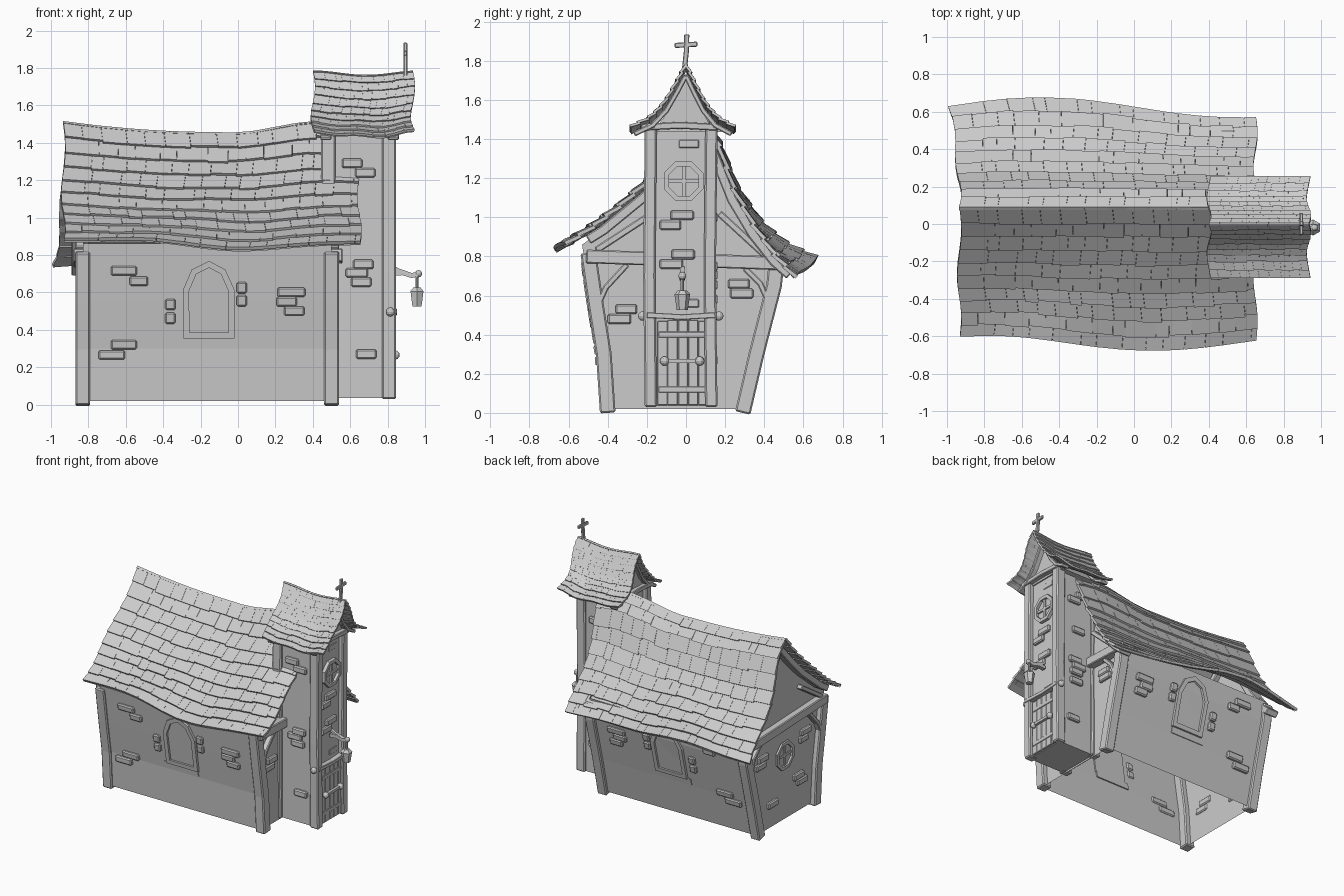
import bpy, bmesh, math, random
from mathutils import Vector

if "Cube" in bpy.data.objects:
    bpy.data.objects.remove(bpy.data.objects["Cube"])

random.seed(4)
grey = bpy.data.materials.new("stone_grey")
grey.diffuse_color = (0.6, 0.6, 0.6, 1)
grey.use_nodes = True
grey.node_tree.nodes["Principled BSDF"].inputs["Base Color"].default_value = grey.diffuse_color


def finish(bm, name, bevel=0.0):
    bmesh.ops.recalc_face_normals(bm, faces=bm.faces[:])
    me = bpy.data.meshes.new(name)
    bm.to_mesh(me)
    bm.free()
    me.materials.append(grey)
    ob = bpy.data.objects.new(name, me)
    bpy.context.collection.objects.link(ob)
    if bevel:
        m = ob.modifiers.new("bevel", 'BEVEL')
        m.width, m.segments, m.limit_method = bevel, 1, 'ANGLE'
    return ob


def at(axis, p, a, lean=None):
    """2D outline point plus depth along an axis; lean follows a sloping wall."""
    if axis == 'x':
        return Vector((a, p[0], p[1]))
    return Vector((p[0], a + (lean(p[1]) if lean else 0), p[1]))


def prism(bm, poly, axis, a0, a1, lean=None):
    lo = [bm.verts.new(at(axis, p, a0, lean)) for p in poly]
    hi = [bm.verts.new(at(axis, p, a1, lean)) for p in poly]
    bm.faces.new(lo)
    bm.faces.new(hi[::-1])
    n = len(poly)
    for i in range(n):
        j = (i + 1) % n
        bm.faces.new((lo[i], lo[j], hi[j], hi[i]))


def rect(c, z, w, h):
    return [(c - w/2, z - h/2), (c + w/2, z - h/2), (c + w/2, z + h/2), (c - w/2, z + h/2)]


def beam(bm, path, w, axis, a0, a1, closed=False, lean=None):
    """Mitred strip along a 2D path, extruded along an axis."""
    P = [Vector(p) for p in path]
    n, rows = len(P), []
    for i in range(n):
        t0 = (P[i] - P[i-1]).normalized() if (closed or i) else None
        t1 = (P[(i+1) % n] - P[i]).normalized() if (closed or i < n-1) else None
        t0, t1 = t0 or t1, t1 or t0
        t = (t0 + t1).normalized()
        o = Vector((-t.y, t.x)) * (w / 2 / max(0.4, t.dot(t1)))
        rows.append([bm.verts.new(at(axis, q, a, lean))
                     for q, a in ((P[i]+o, a0), (P[i]-o, a0), (P[i]-o, a1), (P[i]+o, a1))])
    for i in range(n if closed else n-1):
        a, b = rows[i], rows[(i+1) % n]
        for k in range(4):
            bm.faces.new((a[k], a[(k+1) % 4], b[(k+1) % 4], b[k]))
    if not closed:
        bm.faces.new(rows[0])
        bm.faces.new(rows[-1][::-1])


def lerp(pts, t):
    f = min(max(t, 0), 1) * (len(pts) - 1)
    i = min(int(f), len(pts) - 2)
    return Vector(pts[i]).lerp(Vector(pts[i+1]), f - i)


def wall_at(path, off):
    def f(z):
        for (y0, z0), (y1, z1) in zip(path, path[1:]):
            if z <= z1:
                break
        return y0 + (y1 - y0) * (z - z0) / (z1 - z0) + off
    return f


def ball(bm, c, r):
    r0 = bmesh.ops.create_uvsphere(bm, u_segments=10, v_segments=6, radius=r)
    bmesh.ops.translate(bm, verts=r0['verts'], vec=c)


def cyl(bm, c, r1, r2, h, n=8):
    r0 = bmesh.ops.create_cone(bm, cap_ends=True, segments=n, radius1=r1, radius2=r2, depth=h)
    bmesh.ops.translate(bm, verts=r0['verts'], vec=c)


# ---- main hall: flared walls, open below ----
front_path = [(-.40, 0), (-.42, .3), (-.46, .55), (-.5, .82)]
back_path = [(.29, 0), (.36, .3), (.45, .65), (.465, .79)]
front, back = wall_at(front_path, -.025), wall_at(back_path, .015)
bm = bmesh.new()
prism(bm, [(front(z), z) for z in (.02, .3, .55, .86)] +
      [(-.42, .94), (-.2, 1.13), (-.05, 1.28), (.09, 1.44), (.16, 1.32), (.24, 1.1), (.36, .92)] +
      [(back(z), z) for z in (.81, .65, .3, .02)], 'x', -.83, .5)
bmesh.ops.recalc_face_normals(bm, faces=bm.faces[:])
bm.normal_update()
bmesh.ops.delete(bm, geom=[f for f in bm.faces if abs(f.normal.z) > .4], context='FACES_ONLY')
finish(bm, "hall_walls")

bm = bmesh.new()
for x in (-.87, .46):
    for path in (front_path, back_path):
        beam(bm, path, .08, 'x', x, x + .08)
finish(bm, "hall_corner_posts", .008)

# ---- gable timbers ----
bm = bmesh.new()
for x in (-.88, .48):
    beam(bm, [(-.51, .80), (.47, .765)], .07, 'x', x, x + .08)
    beam(bm, [(-.5, .885), (-.42, .935), (-.2, 1.115), (-.05, 1.265), (.09, 1.42)], .05, 'x', x - .01, x + .09)
    beam(bm, [(.53, .705), (.45, .775), (.34, .915), (.235, 1.09), (.155, 1.29), (.09, 1.42)], .05, 'x', x - .01, x + .09)
    beam(bm, [(-.46, .83), (-.2, 1.0)], .035, 'x', x + .01, x + .06)
    beam(bm, [(.41, .8), (.17, 1.02)], .035, 'x', x + .01, x + .06)
    beam(bm, [(-.45, .55), (-.41, .64), (-.3, .76)], .03, 'x', x + .01, x + .06)
    beam(bm, [(.42, .57), (.38, .66), (.3, .74)], .03, 'x', x + .01, x + .06)
finish(bm, "gable_timbers", .006)


# ---- shingled roofs ----
def main_roof(s, u, v):
    x = -.935 + 1.585 * u + .012 * math.sin(9 * v)
    if s < 0:
        p = lerp([(.09, 1.475), (-.05, 1.315), (-.2, 1.165), (-.34, 1.04), (-.48, .94), (-.63, .85)], v)
        w = math.sin((x + .35) * 3.5)
        p += Vector((-.04 * w, -.025 * w)) * v * v
    else:
        x -= .06 * v**3 * (1 - u)**2
        p = lerp([(.09, 1.475), (.17, 1.36), (.25, 1.14), (.36, .965), (.48, .83), (.615, .73)], v)
        w = math.cos((x + .5) * 3)
        p += Vector((.055 * w, .045 * w)) * v * v
    sag = (.032 * math.cos(6.3 * (x - .45)) if x > -.1 else .085 * (x + .1)**2 - .028) * (1 - v)
    return Vector((x, p.x, p.y + sag + .01 + .008 * math.sin(8 * x + 5 * v) * v))


def tower_roof(s, u, v):
    x = .4 + .535 * u + .012 * math.sin(7 * v)
    k = 1.0 if s < 0 else .88
    p = lerp([(0, 1.775), (.05, 1.68), (.11, 1.575), (.18, 1.5), (.285, 1.445)], v)
    return Vector((x, s * k * p.x, p.y + .012 * math.cos(11 * (x - .4)) + .008 * v * math.sin(22 * x)))


def roof(name, surf, rows, cols, thick):
    def pt(s, u, v, lift):
        e = .01
        n = (surf(s, u + e, v) - surf(s, u - e, v)).cross(surf(s, u, min(v + e, 1)) - surf(s, u, min(v + e, 1) - 2*e))
        n.normalize()
        return surf(s, u, v) + (n if n.z > 0 else -n) * lift
    # underside sheet
    bm = bmesh.new()
    for s in (-1, 1):
        g = [[bm.verts.new(pt(s, i / 20, j / 12, -thick * .6)) for j in range(13)] for i in range(21)]
        for i in range(20):
            for j in range(12):
                bm.faces.new((g[i][j], g[i+1][j], g[i+1][j+1], g[i][j+1]))
    finish(bm, name + "_underside")
    # overlapping shingles with uneven widths
    bm = bmesh.new()
    for s in (-1, 1):
        for r in range(rows):
            cuts = [0] + [(c + (.5 if r % 2 else 0) + random.uniform(-.28, .28)) / cols
                          for c in range(1, cols)] + [1]
            for u0, u1 in zip(cuts, cuts[1:]):
                v0, v1 = r / rows, min((r + 1.12 + random.uniform(-.08, .08)) / rows, 1.01)
                g = .0004
                c = []
                for top, bot in ((0, thick * .75), (-thick * .9, -thick * .2)):
                    c += [bm.verts.new(pt(s, u, v, l)) for u, v, l in
                          ((u0 + g, v0, top), (u1 - g, v0, top), (u1 - g, v1, bot), (u0 + g, v1, bot))]
                for f in ((0, 1, 2, 3), (7, 6, 5, 4), (0, 4, 5, 1), (1, 5, 6, 2), (2, 6, 7, 3), (3, 7, 4, 0)):
                    bm.faces.new([c[k] for k in f])
    finish(bm, name + "_shingles")


roof("hall_roof", main_roof, 10, 14, .02)
roof("tower_roof", tower_roof, 9, 10, .014)

# ---- tower ----
bm = bmesh.new()
prism(bm, rect(-.025, .75, .33, 1.43), 'x', .48, .81)
finish(bm, "tower_walls")
bm = bmesh.new()
for x in (.445, .77):
    for y in (-.18, .13):
        beam(bm, [(y, .03), (y - .008, .7), (y, 1.47)], .062, 'x', x, x + .075)
finish(bm, "tower_corner_posts", .008)
bm = bmesh.new()
side = [(.265, 1.435), (.17, 1.48), (.1, 1.555), (.045, 1.65), (0, 1.735)]
prism(bm, [(-y * .8, z) for y, z in side] + [(y * .7, z) for y, z in side[-2::-1]], 'x', .47, .82)
finish(bm, "tower_gable")
bm = bmesh.new()
for x in (.44, .8):
    beam(bm, [(-.23, 1.46), (-.03, 1.47), (.16, 1.46)], .035, 'x', x, x + .055)
    for k in (-1, .88):
        beam(bm, [(k * y, z - .01) for y, z in side], .025, 'x', x, x + .06)
finish(bm, "tower_gable_timbers", .005)

# ---- cross ----
bm = bmesh.new()
beam(bm, [(-.008, 1.755), (.002, 1.85), (.004, 1.935)], .026, 'x', .885, .905)
beam(bm, [(-.058, 1.878), (.058, 1.885)], .026, 'x', .886, .904)
finish(bm, "roof_cross", .004)

# ---- door ----
bm = bmesh.new()
for y, w, top in ((-.12, .05, .47), (-.068, .052, .475), (-.015, .05, .475), (.037, .05, .475), (.085, .042, .47)):
    prism(bm, [(y - w/2, .04), (y + w/2, .04), (y + w/2, top), (y - w/2, top)], 'x', .8, .825)
for z in (.12, .4):
    prism(bm, rect(-.02, z, .24, .03), 'x', .8, .83)
beam(bm, [(-.2, .5), (-.02, .49), (.15, .5)], .028, 'x', .8, .85)
finish(bm, "door", .003)
bm = bmesh.new()
prism(bm, rect(-.02, .265, .18, .02), 'x', .83, .85)
for y, z, x in ((-.11, .265, .842), (.07, .265, .842), (-.222, .495, .815), (.168, .495, .815)):
    ball(bm, (x, y, z), .024)
finish(bm, "door_bar_and_knobs")

# ---- lantern ----
bm = bmesh.new()
beam(bm, [(.82, .7), (.88, .705), (.93, .69), (.972, .7)], .026, 'y', -.034, -.004)
beam(bm, [(.82, .74), (.86, .718), (.9, .705)], .018, 'y', -.03, -.008)
ball(bm, (.965, -.019, .7), .02)
cyl(bm, (.957, -.019, .655), .009, .009, .08)
cyl(bm, (.957, -.019, .565), .028, .04, .08, 6)
cyl(bm, (.957, -.019, .615), .043, .022, .022, 6)
finish(bm, "lantern")

# ---- arched windows, one on each long wall ----
arch = [(-.275, .37), (-.278, .61), (-.235, .71), (-.155, .75), (-.08, .71), (-.035, .61), (-.035, .37)]
for name, lean, s in (("front_window", front, -1), ("back_window", back, 1)):
    bm = bmesh.new()
    beam(bm, arch, .032, 'y', -.01 * s, .02 * s, True, lean)
    prism(bm, arch, 'y', -.01 * s, .004 * s, lean)
    prism(bm, rect(-.172, .335, .29, .05), 'y', -.01 * s, .006 * s, lean)
    finish(bm, name)

# ---- round windows ----
for name, x, s, y, z, r in (("tower_round_window", .81, 1, -.012, 1.185, .095),
                            ("gable_round_window", -.83, -1, -.02, .53, .1)):
    bm = bmesh.new()
    octo = [(y + r * math.cos((k + .5) * math.pi / 4), z + r * math.sin((k + .5) * math.pi / 4)) for k in range(8)]
    beam(bm, octo, .025, 'x', x - .01, x + .025 * s, True)
    prism(bm, octo, 'x', x - .01, x + .004 * s)
    prism(bm, rect(y, z, .018, 2 * r * .92), 'x', x - .01, x + .016 * s)
    prism(bm, rect(y, z, 2 * r * .92, .018), 'x', x - .01, x + .016 * s)
    finish(bm, name)


# ---- raised bricks ----
def bricks(name, axis, a, s, items, lean=None, h=.05):
    bm = bmesh.new()
    for c, z, w in items:
        prism(bm, rect(c, z, w, .06 if w < .07 else h), axis, a - .01 * s, a + .022 * s, lean)
    finish(bm, name, .008)


long_wall = [(-.61, .715, .14), (-.53, .66, .1), (-.61, .32, .14), (-.675, .265, .14), (.285, .6, .15),
             (.26, .55, .11), (.3, .5, .11), (-.362, .535, .055), (-.362, .462, .055), (.02, .625, .055), (.02, .555, .055)]
bricks("front_bricks", 'y', 0, -1, long_wall, front)
bricks("back_bricks", 'y', 0, 1, long_wall, back)
tower_side = [(.61, 1.29, .11), (.68, 1.24, .11), (.67, .75, .11), (.635, .705, .12), (.66, .655, .11), (.685, .27, .11)]
bricks("tower_front_bricks", 'y', -.19, -1, tower_side)
bricks("tower_back_bricks", 'y', .14, 1, tower_side + [(.64, 1.0, .11), (.66, .58, .11)])
bricks("tower_face_bricks", 'x', .81, 1, [(-.02, 1.01, .12), (-.08, .96, .11), (-.015, .81, .12), (-.075, .76, .12)])
bricks("tower_flat_bricks", 'x', .792, 1, [(.015, 1.375, .11), (.02, .56, .1)])
bricks("hall_right_bricks", 'x', .5, 1, [(-.305, .53, .11), (-.34, .48, .12), (.27, .66, .11), (.285, .61, .12)])
bricks("hall_left_bricks", 'x', -.83, -1, [(.24, .6, .12), (.27, .55, .12), (-.29, .62, .12), (-.26, .57, .1),
                                           (-.2, .3, .12), (-.24, .25, .12), (.12, .2, .12)])
